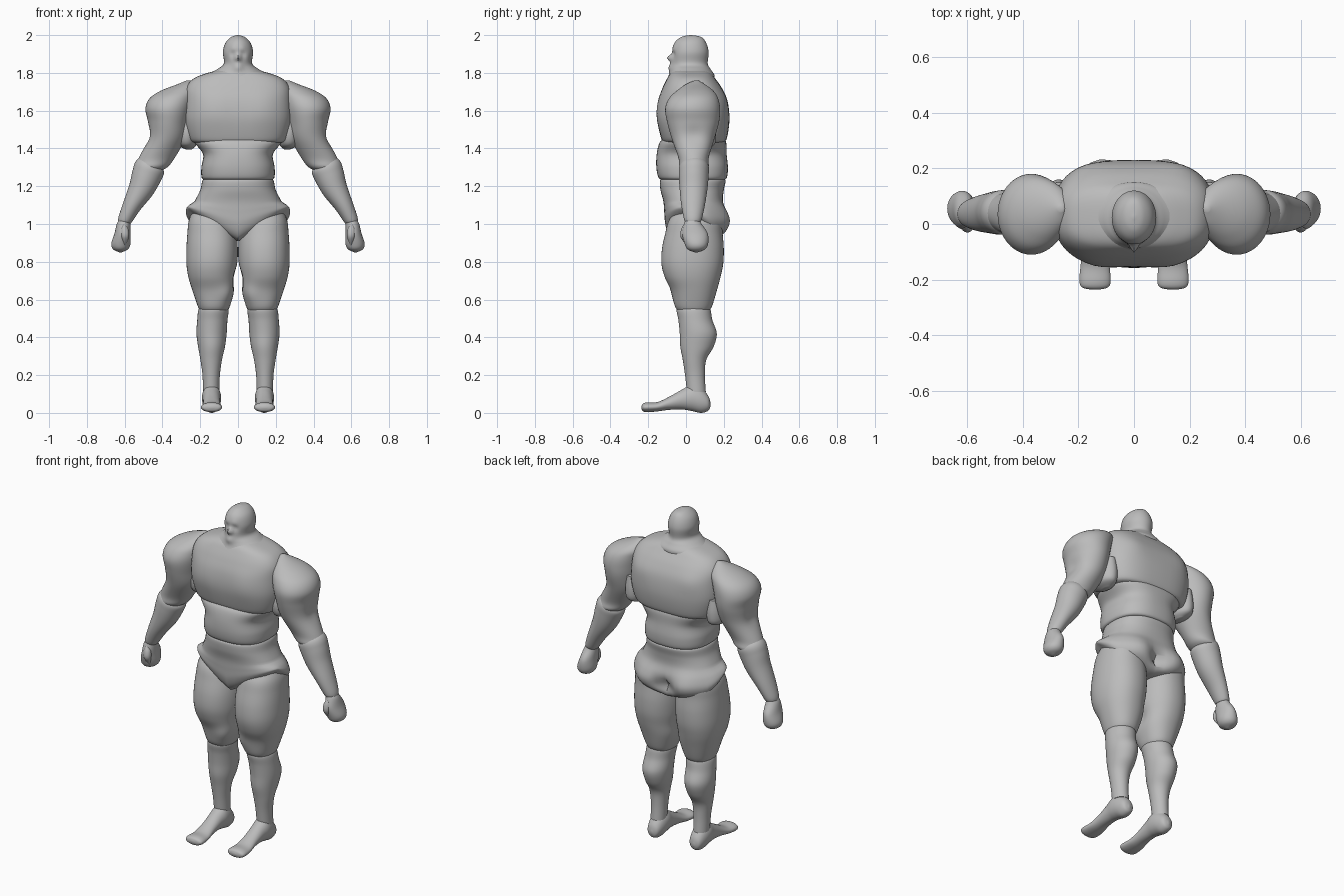
import bpy, bmesh, math
from mathutils import Vector

cube = bpy.data.objects.get("Cube")
if cube:
    bpy.data.objects.remove(cube, do_unlink=True)

clay = bpy.data.materials.new("grey_clay")
clay.use_nodes = True
grey = (0.5, 0.5, 0.5, 1)
clay.diffuse_color = grey
clay.node_tree.nodes["Principled BSDF"].inputs["Base Color"].default_value = grey

STEPS, SIDES = 6, 48


def ring(z, wide, front, back, x=0):
    """Level cross-section: centre, half width and half depth."""
    return Vector((x, (front + back) / 2, z, wide, (back - front) / 2))


def slice_of_foot(y, wide, bottom, top, x=.14):
    """Upright cross-section of a foot."""
    return Vector((x, y, (bottom + top) / 2, wide, (top - bottom) / 2))


def bump(x, y, z, radius, out=0, along=0, up=0):
    """Soft local push of the surface."""
    return Vector((x, y, z)), radius, Vector((out, along, up))


def pair(x, y, z, radius, out=0, along=0, up=0):
    """The same push on both sides of the body."""
    return [bump(m * x, y, z, radius, m * out, along, up) for m in (1, -1)]


def smooth_path(points):
    """Catmull-Rom curve through the cross-sections."""
    path = []
    for i in range(len(points) - 1):
        before, start, end = points[max(i - 1, 0)], points[i], points[i + 1]
        after = points[min(i + 2, len(points) - 1)]
        for k in range(STEPS):
            t = k / STEPS
            path.append(start + (end - before) * (t / 2)
                        + (before * 2 - start * 5 + end * 4 - after) * (t * t / 2)
                        + (start * 3 - before - end * 3 + after) * (t ** 3 / 2))
    return path + [points[-1]]


def loft(name, sections, lean="level", power=1.0, bumps=(), side=1, shape=None):
    """Skin the cross-sections, reshape, push the bumps and mirror by side."""
    path = smooth_path(sections)
    bm = bmesh.new()
    rings = []
    for i, section in enumerate(path):
        centre = section.to_3d()
        u, v = Vector((1, 0, 0)), Vector((0, 1, 0))
        if lean == "foot":
            v = Vector((0, 0, 1))
        elif lean == "limb":
            way = path[min(i + 1, len(path) - 1)].to_3d() - path[max(i - 1, 0)].to_3d()
            u = Vector((-way.z, 0, way.x)).normalized()
        verts = []
        for k in range(SIDES):
            angle = math.tau * k / SIDES
            c, s = math.cos(angle), math.sin(angle)
            p = centre + u * max(section[3], .002) * math.copysign(abs(c) ** power, c)
            p += v * max(section[4], .002) * math.copysign(abs(s) ** power, s)
            if shape:
                p = shape(p)
            push = Vector((0, 0, 0))
            for at, radius, move in bumps:
                push += move * math.exp(-((p - at).length / radius) ** 2)
            p += push
            p.x *= side
            verts.append(bm.verts.new(p))
        rings.append(verts)
    for upper, lower in zip(rings, rings[1:]):
        for k in range(SIDES):
            j = (k + 1) % SIDES
            bm.faces.new((upper[k], upper[j], lower[j], lower[k]))
    bm.faces.new(rings[0])
    bm.faces.new(rings[-1])
    bmesh.ops.recalc_face_normals(bm, faces=bm.faces)
    mesh = bpy.data.meshes.new(name)
    bm.to_mesh(mesh)
    bm.free()
    mesh.materials.append(clay)
    part = bpy.data.objects.new(name, mesh)
    bpy.context.collection.objects.link(part)
    bpy.ops.object.select_all(action="DESELECT")
    part.select_set(True)
    bpy.context.view_layer.objects.active = part
    bpy.ops.object.shade_smooth_by_angle(angle=math.radians(40))


def brief_cut(p):
    """Lift the lower edge toward the hips, more at the front."""
    drop = min(max((1.12 - p.z) * 5, 0), 1)
    front = min(max(1 - p.y * 5, .3), 1)
    return p + Vector((0, 0, drop * front * min(abs(p.x), .26) * .56))


# Head with neck collar, eye sockets, brows, nose and mouth
face = pair(.03, -.08, 1.9, .02, along=.014) + pair(.03, -.08, 1.93, .02, along=-.007)
face += [bump(0, -.08, 1.88, .016, along=-.03), bump(0, -.08, 1.83, .025, along=-.014)]
loft("head", [
    ring(z=2, wide=.004, front=.02, back=.03),
    ring(z=1.99, wide=.036, front=-.025, back=.08),
    ring(z=1.96, wide=.066, front=-.06, back=.106),
    ring(z=1.91, wide=.08, front=-.074, back=.12),
    ring(z=1.85, wide=.075, front=-.076, back=.115),
    ring(z=1.82, wide=.11, front=-.08, back=.13),
    ring(z=1.79, wide=.155, front=-.09, back=.15),
    ring(z=1.76, wide=.15, front=-.105, back=.15)], bumps=face)

# Chest with pectorals and shoulder blades
loft("chest", [
    ring(z=1.82, wide=.08, front=-.05, back=.1),
    ring(z=1.8, wide=.16, front=-.08, back=.13),
    ring(z=1.77, wide=.235, front=-.1, back=.155),
    ring(z=1.72, wide=.275, front=-.124, back=.19),
    ring(z=1.65, wide=.284, front=-.145, back=.22),
    ring(z=1.55, wide=.285, front=-.15, back=.23),
    ring(z=1.45, wide=.26, front=-.13, back=.215),
    ring(z=1.43, wide=.23, front=-.11, back=.19)], power=.72,
    bumps=pair(.13, -.15, 1.6, .09, along=-.01) + pair(.17, .2, 1.66, .07, along=.008))

# Abdomen and waist
loft("abdomen", [
    ring(z=1.46, wide=.23, front=-.11, back=.2),
    ring(z=1.43, wide=.23, front=-.14, back=.213),
    ring(z=1.37, wide=.185, front=-.155, back=.215),
    ring(z=1.3, wide=.194, front=-.157, back=.222),
    ring(z=1.245, wide=.192, front=-.145, back=.216),
    ring(z=1.232, wide=.17, front=-.12, back=.195)], power=.8)

# Pelvis with glutes
loft("pelvis", [
    ring(z=1.238, wide=.17, front=-.12, back=.19),
    ring(z=1.23, wide=.188, front=-.138, back=.21),
    ring(z=1.18, wide=.2, front=-.135, back=.2),
    ring(z=1.12, wide=.23, front=-.12, back=.195),
    ring(z=1.06, wide=.262, front=-.115, back=.208),
    ring(z=1, wide=.276, front=-.11, back=.215),
    ring(z=.95, wide=.26, front=-.095, back=.205),
    ring(z=.92, wide=.22, front=-.07, back=.17),
    ring(z=.91, wide=.12, front=-.03, back=.1)], power=.85, shape=brief_cut,
    bumps=pair(.13, .2, 1.02, .08, along=.028) + [bump(0, .21, .99, .045, along=-.05)])

for side, word in ((1, "left_"), (-1, "right_")):
    # Upper arm with deltoid
    loft(word + "upper_arm", [
        ring(x=.262, z=1.76, wide=.01, front=.045, back=.065),
        ring(x=.275, z=1.74, wide=.045, front=0, back=.1),
        ring(x=.315, z=1.705, wide=.095, front=-.05, back=.145),
        ring(x=.35, z=1.665, wide=.118, front=-.09, back=.17),
        ring(x=.368, z=1.61, wide=.122, front=-.11, back=.18),
        ring(x=.37, z=1.54, wide=.108, front=-.1, back=.175),
        ring(x=.38, z=1.45, wide=.1, front=-.075, back=.15),
        ring(x=.43, z=1.35, wide=.095, front=-.04, back=.12),
        ring(x=.455, z=1.305, wide=.086, front=-.035, back=.12),
        ring(x=.465, z=1.285, wide=.065, front=-.02, back=.1)], side=side,
        bumps=[bump(.48, .04, 1.47, .05, out=-.012)])
    # Rear armpit muscle joining the arm to the ribs
    loft(word + "armpit", [
        ring(x=.27, z=1.56, wide=.05, front=-.03, back=.15),
        ring(x=.27, z=1.48, wide=.06, front=-.04, back=.16),
        ring(x=.27, z=1.42, wide=.05, front=-.02, back=.15),
        ring(x=.26, z=1.395, wide=.015, front=.04, back=.1)], side=side)
    # Forearm
    loft(word + "forearm", [
        ring(x=.45, z=1.335, wide=.055, front=-.01, back=.1),
        ring(x=.465, z=1.305, wide=.08, front=-.035, back=.12),
        ring(x=.482, z=1.26, wide=.08, front=-.038, back=.12),
        ring(x=.51, z=1.19, wide=.069, front=-.034, back=.114),
        ring(x=.56, z=1.1, wide=.05, front=-.025, back=.1),
        ring(x=.597, z=1.025, wide=.038, front=-.01, back=.083),
        ring(x=.603, z=1.005, wide=.03, front=0, back=.07)], lean="limb", side=side)
    # Closed hand
    loft(word + "hand", [
        ring(x=.6, z=1.025, wide=.028, front=0, back=.07),
        ring(x=.606, z=1, wide=.036, front=-.01, back=.083),
        ring(x=.612, z=.95, wide=.042, front=-.02, back=.115),
        ring(x=.62, z=.895, wide=.051, front=-.007, back=.117),
        ring(x=.622, z=.865, wide=.038, front=.01, back=.1),
        ring(x=.622, z=.85, wide=.006, front=.047, back=.063)], side=side)
    # Thumb
    loft(word + "thumb", [
        ring(x=.603, z=1, wide=.006, front=-.01, back=.01),
        ring(x=.6, z=.97, wide=.02, front=-.026, back=.014),
        ring(x=.598, z=.93, wide=.02, front=-.028, back=.012),
        ring(x=.598, z=.885, wide=.004, front=.004, back=.012)], side=side)
    # Thigh with knee
    loft(word + "thigh", [
        ring(x=.145, z=1.08, wide=.09, front=-.045, back=.155),
        ring(x=.142, z=1.02, wide=.118, front=-.09, back=.19),
        ring(x=.138, z=.95, wide=.13, front=-.11, back=.194),
        ring(x=.137, z=.87, wide=.136, front=-.127, back=.2),
        ring(x=.138, z=.79, wide=.135, front=-.13, back=.197),
        ring(x=.137, z=.72, wide=.126, front=-.113, back=.183),
        ring(x=.13, z=.65, wide=.112, front=-.08, back=.164),
        ring(x=.128, z=.57, wide=.087, front=-.06, back=.14),
        ring(x=.128, z=.543, wide=.075, front=-.045, back=.125)], side=side, power=.92,
        bumps=[bump(.07, -.05, .63, .05, out=-.008, along=-.01),
               bump(0, .03, .71, .05, out=.022)])
    # Shin with calf
    loft(word + "shin", [
        ring(x=.13, z=.565, wide=.065, front=-.035, back=.115),
        ring(x=.13, z=.545, wide=.08, front=-.05, back=.13),
        ring(x=.136, z=.49, wide=.08, front=-.04, back=.14),
        ring(x=.14, z=.42, wide=.08, front=-.033, back=.163),
        ring(x=.14, z=.35, wide=.071, front=-.03, back=.146),
        ring(x=.142, z=.28, wide=.057, front=-.017, back=.107),
        ring(x=.142, z=.2, wide=.046, front=-.005, back=.1),
        ring(x=.142, z=.11, wide=.043, front=.005, back=.105)], side=side)
    # Foot with heel, arch and toes
    loft(word + "foot", [
        slice_of_foot(y=.13, wide=.006, bottom=.037, top=.053),
        slice_of_foot(y=.118, wide=.033, bottom=.012, top=.09),
        slice_of_foot(y=.08, wide=.047, bottom=0, top=.132),
        slice_of_foot(y=.03, wide=.051, bottom=.01, top=.149),
        slice_of_foot(y=-.02, wide=.046, bottom=.018, top=.124),
        slice_of_foot(y=-.09, wide=.045, bottom=.016, top=.085),
        slice_of_foot(y=-.15, wide=.052, bottom=.008, top=.058),
        slice_of_foot(y=-.205, wide=.056, bottom=.004, top=.056),
        slice_of_foot(y=-.228, wide=.046, bottom=.009, top=.049),
        slice_of_foot(y=-.236, wide=.012, bottom=.023, top=.035)], lean="foot", side=side)
